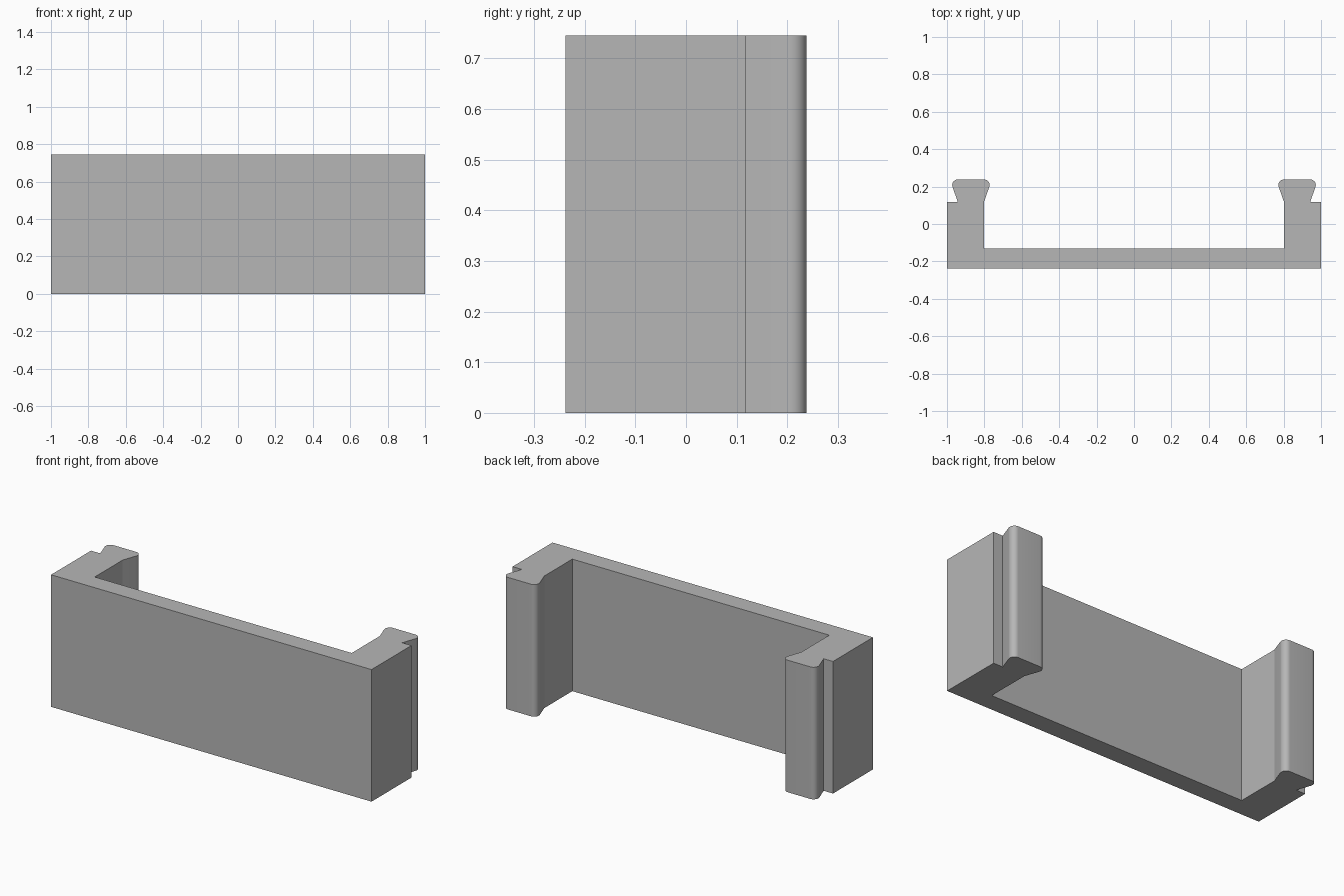
import bpy
import bmesh
from math import cos, sin, radians

if "Cube" in bpy.data.objects:
    bpy.data.objects.remove(bpy.data.objects["Cube"], do_unlink=True)

HEIGHT = 0.745
FRONT, BACK = -0.238, 0.238
PANEL_BACK = -0.132      # inner face of the front panel
SHOULDER = 0.118         # step where the clip head starts
CLIP_X = 0.872           # centre line of a clip head
NECK = 0.07              # half width of the neck
RADIUS = 0.03            # rounding of the clip head
STEPS = 12


def head_corner(side):
    """Rounded corner of a clip head, from its flare up to its flat back."""
    points = []
    for i in range(STEPS + 1):
        a = radians(-19.5 + 109.5 * i / STEPS)
        points.append((CLIP_X + side * (NECK + RADIUS * cos(a)),
                       BACK - RADIUS + RADIUS * sin(a)))
    return points


# Plan outline of the left half, then its mirror image
half = [(1, FRONT), (1, SHOULDER), (CLIP_X + NECK, SHOULDER)]
half += head_corner(1)
half += reversed(head_corner(-1))
half += [(CLIP_X - NECK, SHOULDER), (CLIP_X - NECK, PANEL_BACK)]
outline = half + [(-x, y) for x, y in reversed(half)]

# Extrude the outline upwards
bm = bmesh.new()
base = bm.faces.new([bm.verts.new((x, y, 0)) for x, y in outline])
top = bmesh.ops.extrude_face_region(bm, geom=[base], use_keep_orig=True)
top_verts = [g for g in top["geom"] if isinstance(g, bmesh.types.BMVert)]
bmesh.ops.translate(bm, verts=top_verts, vec=(0, 0, HEIGHT))
bmesh.ops.recalc_face_normals(bm, faces=bm.faces)
mesh = bpy.data.meshes.new("clip_bracket")
bm.to_mesh(mesh)
bm.free()

bracket = bpy.data.objects.new("clip_bracket", mesh)
bpy.context.collection.objects.link(bracket)

# Plain grey plastic
grey = bpy.data.materials.new("grey_plastic")
grey.use_nodes = True
colour = (0.47, 0.47, 0.47, 1)
grey.diffuse_color = colour
grey.node_tree.nodes["Principled BSDF"].inputs["Base Color"].default_value = colour
mesh.materials.append(grey)

# Smooth the rounded heads, keep the other edges sharp
bpy.ops.object.select_all(action="DESELECT")
bracket.select_set(True)
bpy.context.view_layer.objects.active = bracket
bpy.ops.object.shade_smooth_by_angle(angle=radians(18))
